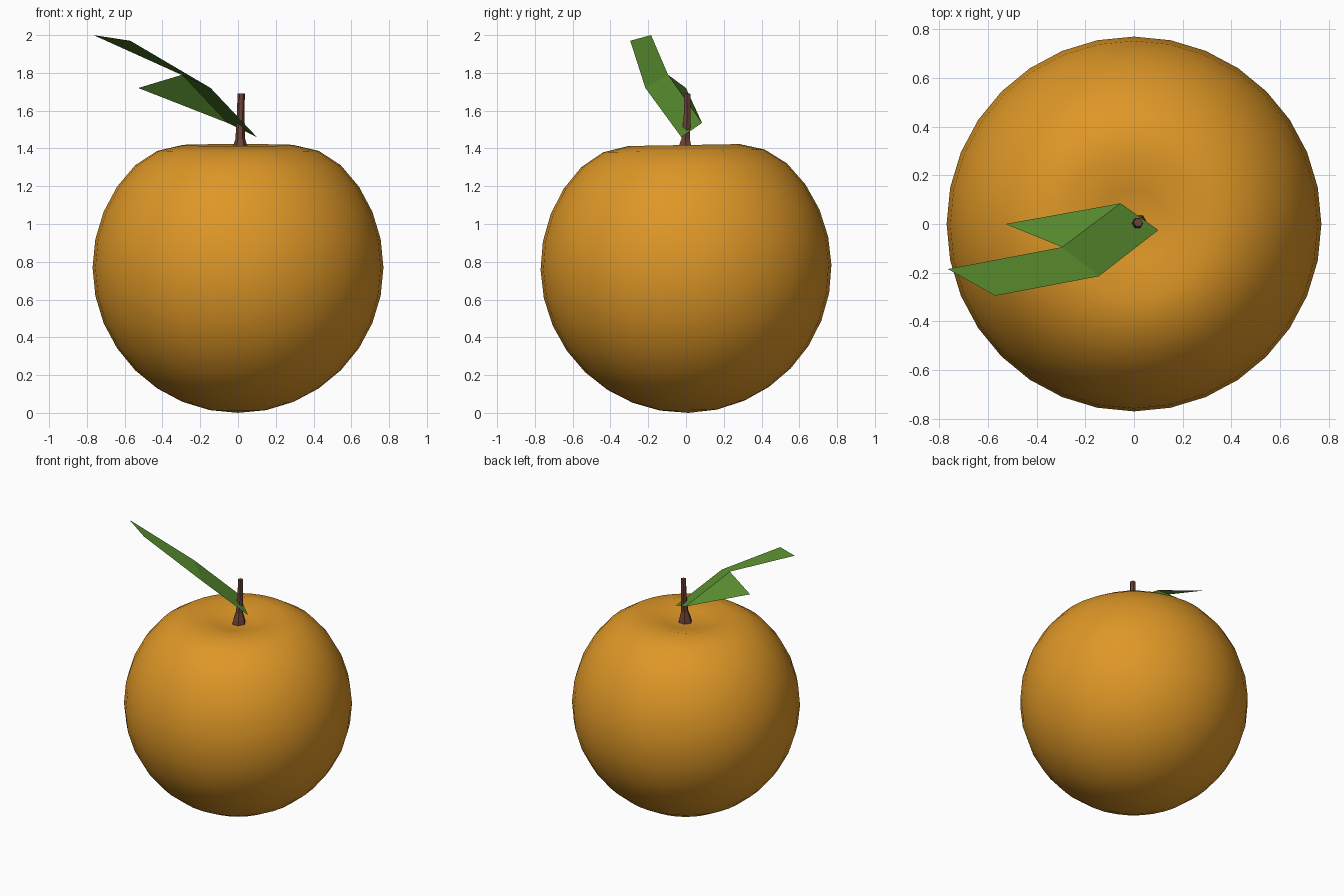
import bpy, bmesh, math
from mathutils import Matrix, Vector

if "Cube" in bpy.data.objects:
    bpy.data.objects.remove(bpy.data.objects["Cube"])


def material(name, rgb):
    m = bpy.data.materials.new(name)
    m.diffuse_color = (*rgb, 1)
    m.use_nodes = True
    m.node_tree.nodes["Principled BSDF"].inputs["Base Color"].default_value = m.diffuse_color
    return m


def add_object(name, bm, mat, smooth):
    me = bpy.data.meshes.new(name)
    bm.to_mesh(me)
    bm.free()
    me.materials.append(mat)
    for p in me.polygons:
        p.use_smooth = smooth
    ob = bpy.data.objects.new(name, me)
    bpy.context.collection.objects.link(ob)
    return ob


orange = material("orange peel", (0.73, 0.31, 0.02))
brown = material("stem brown", (0.15, 0.055, 0.036))
green = material("leaf green", (0.107, 0.285, 0.03))

# Fruit: sphere whose top rings are pressed into a shallow dimple
R = 0.77
bm = bmesh.new()
bmesh.ops.create_uvsphere(bm, u_segments=32, v_segments=16, radius=R)
top_heights = {0: 0.595, 1: 0.615, 2: 0.648, 3: 0.617, 4: 0.541}
for v in bm.verts:
    ring = round(math.acos(max(-1, min(1, v.co.z / R))) / (math.pi / 16))
    if ring in top_heights:
        v.co.z = top_heights[ring]
bm.transform(Matrix.Translation((0, 0, R)) @ Matrix.Rotation(math.radians(1), 4, 'X'))
add_object("fruit", bm, orange, True)

# Stem: six-sided tapering tube, flared at the base
bm = bmesh.new()
sections = [(1.355, 0.052, 0.012, -0.006), (1.40, 0.042, 0.012, -0.006),
            (1.45, 0.026, 0.012, -0.002), (1.56, 0.021, 0.014, 0.006),
            (1.692, 0.019, 0.017, 0.006)]
rings = []
for z, r, x, y in sections:
    rings.append([bm.verts.new((x + r * math.cos(i * math.pi / 3),
                                y + r * math.sin(i * math.pi / 3), z)) for i in range(6)])
for a, b in zip(rings, rings[1:]):
    for i in range(6):
        j = (i + 1) % 6
        bm.faces.new((a[i], a[j], b[j], b[i]))
bm.faces.new(rings[-1])
bm.faces.new(rings[0][::-1])
add_object("stem", bm, brown, False)

# Leaf: thin sheet, two quads and a side point
bm = bmesh.new()
A, B, C, D, E, F, G = [bm.verts.new(p) for p in (
    (0.10, -0.025, 1.46), (-0.055, 0.085, 1.535), (-0.528, 0.0, 1.72),
    (-0.295, -0.095, 1.79), (-0.765, -0.185, 2.0), (-0.57, -0.295, 1.97),
    (-0.145, -0.215, 1.72))]
for f in ((A, B, D, G), (G, D, E, F), (B, C, D)):
    face = bm.faces.new(f)
    face.normal_update()
    if face.normal.z < 0:
        face.normal_flip()
add_object("leaf", bm, green, False)
